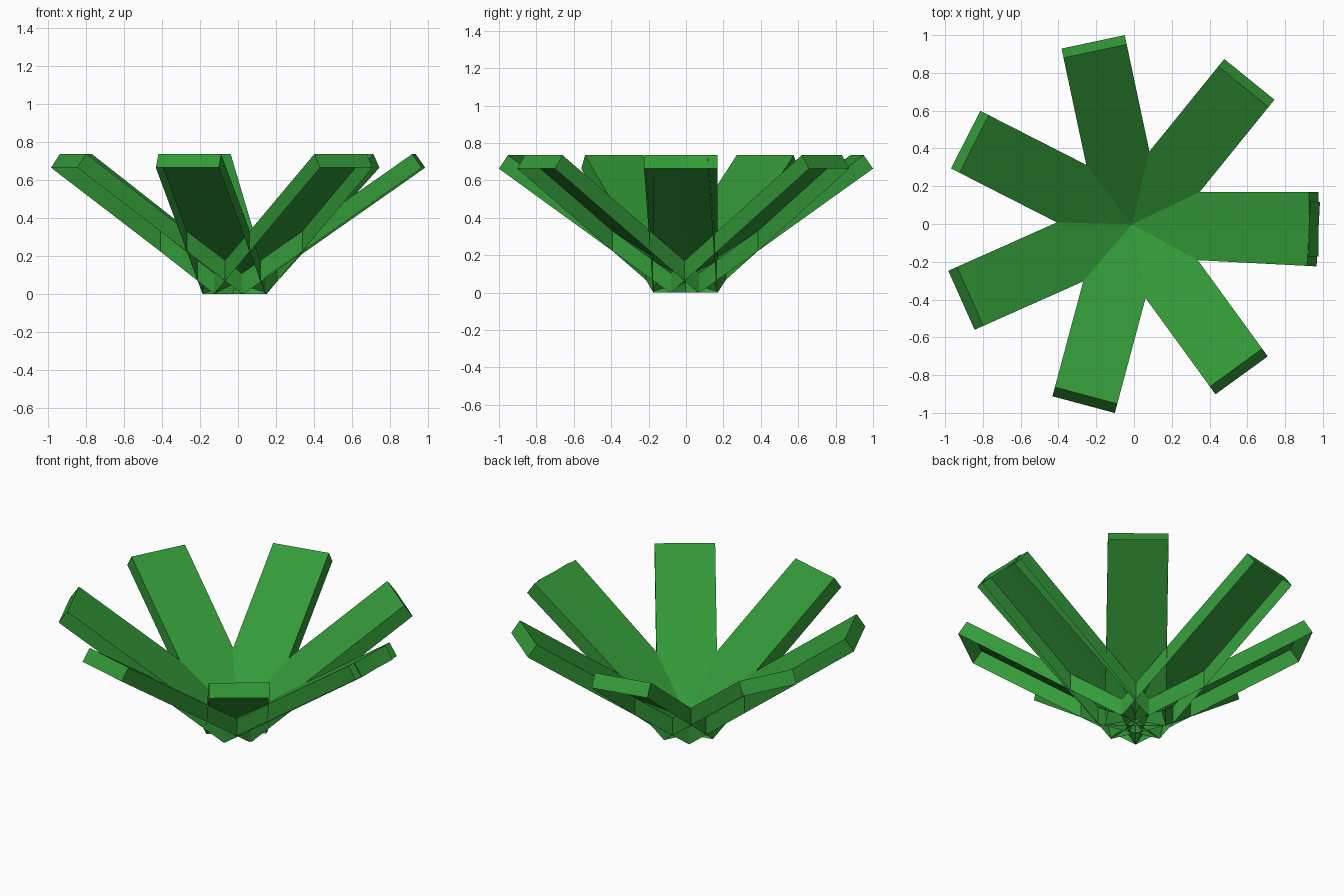
import bpy, bmesh, math
from mathutils import Matrix, Vector

if "Cube" in bpy.data.objects:
    bpy.data.objects.remove(bpy.data.objects["Cube"])

TILT = math.radians(35)      # upward lean of every leaf
STEP = math.radians(51)      # turn between neighbouring leaves
LENGTH, WIDTH, THICK = 1.156, 0.342, 0.088
INNER = 0.041                # radius of the lower inner edge
CENTRE = Vector((-0.011, -0.002, 0))

green = bpy.data.materials.new("leaf_green")
green.diffuse_color = (0.033, 0.319, 0.04, 1)
green.use_nodes = True
green.node_tree.nodes["Principled BSDF"].inputs["Base Color"].default_value = green.diffuse_color


def add_leaf(index):
    # Slab open on its underside, tilted up and turned about the centre
    bm = bmesh.new()
    bmesh.ops.create_cube(bm, size=1)
    bm.normal_update()
    under = [f for f in bm.faces if f.normal.z < -0.5]
    bmesh.ops.delete(bm, geom=under, context='FACES_ONLY')
    bmesh.ops.scale(bm, vec=(LENGTH, WIDTH, THICK), verts=bm.verts)
    bmesh.ops.translate(bm, vec=(LENGTH / 2, 0, THICK / 2), verts=bm.verts)
    place = (Matrix.Translation(CENTRE)
             @ Matrix.Rotation(index * STEP, 4, 'Z')
             @ Matrix.Translation((INNER, 0, 0))
             @ Matrix.Rotation(-TILT, 4, 'Y'))
    bm.transform(place)
    mesh = bpy.data.meshes.new("leaf")
    bm.to_mesh(mesh)
    bm.free()
    mesh.materials.append(green)
    leaf = bpy.data.objects.new(f"leaf_{index + 1}", mesh)
    bpy.context.collection.objects.link(leaf)


# Eight leaves, the last one nearly overlapping the first
for i in range(8):
    add_leaf(i)
